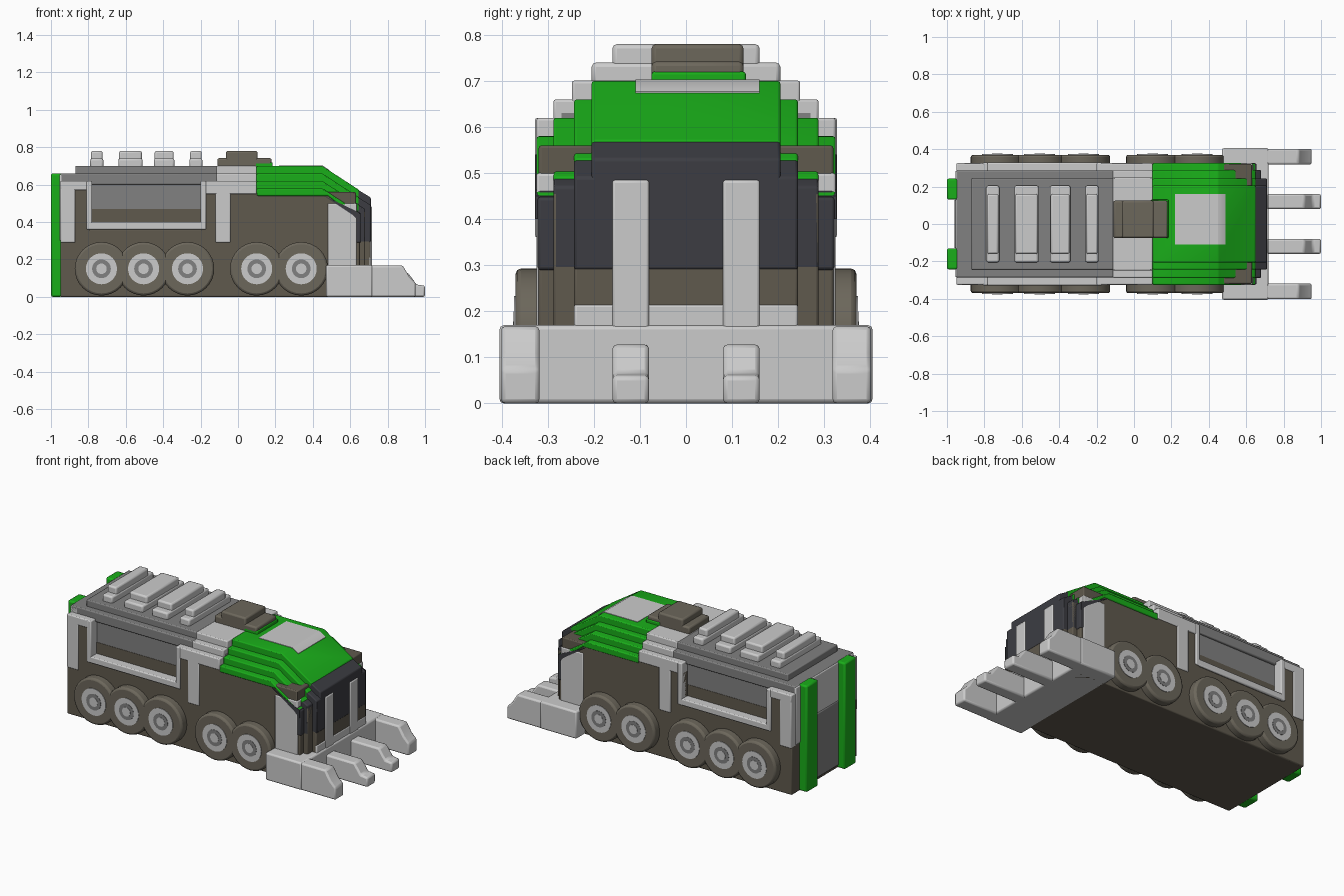
import bpy, bmesh, math

if "Cube" in bpy.data.objects:
    bpy.data.objects.remove(bpy.data.objects["Cube"])


def material(name, r, g, b):
    m = bpy.data.materials.new(name)
    m.diffuse_color = (r, g, b, 1)
    m.use_nodes = True
    m.node_tree.nodes["Principled BSDF"].inputs["Base Color"].default_value = m.diffuse_color
    return m


BROWN = material("brown", 0.115, 0.10, 0.075)
TYRE = material("tyre_brown", 0.15, 0.135, 0.105)
GREEN = material("green", 0.01, 0.42, 0.01)
DARK = material("dark_glass", 0.045, 0.046, 0.055)
MID = material("mid_grey", 0.22, 0.22, 0.22)


def finish(ob, mat, bevel):
    if mat:
        ob.data.materials.append(mat)
    if bevel:
        b = ob.modifiers.new("bevel", "BEVEL")
        b.width, b.segments, b.limit_method = bevel, 2, "ANGLE"
    bpy.ops.object.select_all(action="DESELECT")
    ob.select_set(True)
    bpy.context.view_layer.objects.active = ob
    bpy.ops.object.shade_smooth_by_angle(angle=math.radians(40))
    return ob


def prism(name, pts, y0, y1, mat=None, bevel=0.006):
    """Extrude an xz outline from y0 to y1."""
    bm = bmesh.new()
    face = bm.faces.new([bm.verts.new((x, y0, z)) for x, z in pts])
    out = bmesh.ops.extrude_face_region(bm, geom=[face])["geom"]
    for v in out:
        if isinstance(v, bmesh.types.BMVert):
            v.co.y = y1
    bmesh.ops.recalc_face_normals(bm, faces=bm.faces)
    me = bpy.data.meshes.new(name)
    bm.to_mesh(me)
    bm.free()
    ob = bpy.data.objects.new(name, me)
    bpy.context.collection.objects.link(ob)
    return finish(ob, mat, bevel)


def box(name, x0, x1, y0, y1, z0, z1, mat=None, bevel=0.006):
    return prism(name, [(x0, z0), (x1, z0), (x1, z1), (x0, z1)], y0, y1, mat, bevel)


def pair(name, x0, x1, y0, y1, z0, z1, mat=None, bevel=0.006):
    for s, side in ((1, "left"), (-1, "right")):
        box(f"{name}_{side}", x0, x1, s * y0, s * y1, z0, z1, mat, bevel)


def disc(name, x, z, r, y, depth, mat=None, bevel=0.0):
    bpy.ops.mesh.primitive_cylinder_add(vertices=32, radius=r, depth=depth,
                                        location=(x, y, z), rotation=(math.pi / 2, 0, 0))
    ob = bpy.context.object
    ob.name = name
    return finish(ob, mat, bevel)


# lower hull and side walls around the recessed cargo windows
box("lower_hull", -0.95, 0.65, -0.32, 0.32, 0, 0.36, BROWN)
box("cargo_core_lower", -0.94, 0.1, -0.272, 0.272, 0.3, 0.47, BROWN, 0)
box("cargo_core_upper", -0.95, 0.1, -0.27, 0.27, 0.46, 0.63, MID, 0)
pair("rear_wall", -0.945, -0.79, 0.2, 0.32, 0.3, 0.60, BROWN)
pair("cab_wall", -0.2, 0.63, 0.2, 0.32, 0.3, 0.56, BROWN)

# stepped roof of the rear car
pair("rear_roof_edge", -0.95, -0.79, 0.2, 0.325, 0.57, 0.62)
pair("middle_roof_edge", -0.2, 0.1, 0.2, 0.325, 0.55, 0.62)
box("rear_roof_lower", -0.95, -0.11, -0.285, 0.285, 0.60, 0.66, MID)
box("rear_roof_upper", -0.87, -0.11, -0.245, 0.245, 0.62, 0.70, MID)
box("middle_roof_lower", -0.115, 0.1, -0.288, 0.288, 0.60, 0.66)
box("middle_roof_upper", -0.115, 0.1, -0.248, 0.248, 0.62, 0.701)

# grey pillars and the window frame
pair("rear_pillar", -0.95, -0.87, 0.2, 0.325, 0.29, 0.62)
pair("middle_pillar", -0.12, -0.04, 0.2, 0.325, 0.29, 0.61)
pair("front_pillar", 0.48, 0.635, 0.2, 0.325, 0.1, 0.5)
pair("window_sill", -0.80, -0.18, 0.25, 0.328, 0.36, 0.40)
pair("window_frame_rear", -0.81, -0.78, 0.25, 0.328, 0.36, 0.62)
pair("window_frame_front", -0.20, -0.17, 0.25, 0.328, 0.36, 0.62)

# cab: nested layers give the stepped green roof and dark nose
for i, (w, f) in enumerate(((0.205, 0.71), (0.243, 0.71), (0.288, 0.68), (0.325, 0.656))):
    d = 0.04 * i
    prism(f"cab_roof_{i}", [(0.1, 0.54), (0.1, 0.70 - d), (0.45, 0.70 - d), (0.65, 0.57 - d),
                            (0.65, 0.53 - d), (0.48, 0.54)], -w, w, GREEN)
    prism(f"cab_nose_{i}", [(0.6, 0.29), (f, 0.29), (f, 0.57 - d - 0.65 * (f - 0.65)),
                            (0.645, 0.57 - d), (0.6, 0.5)], -min(w, 0.322), min(w, 0.322), DARK)
for s, side in ((1, "left"), (-1, "right")):
    prism(f"cab_trim_{side}", [(0.46, 0.54), (0.65, 0.45), (0.65, 0.40), (0.61, 0.44)],
          s * 0.25, s * 0.3265, DARK, 0)
box("nose_lower", 0.5, 0.708, -0.243, 0.243, 0.15, 0.30, BROWN)
pair("nose_corner", 0.5, 0.68, 0.2, 0.288, 0.1, 0.46, BROWN)
box("nose_bumper", 0.5, 0.712, -0.243, 0.243, 0.1, 0.215)
pair("nose_strip", 0.6, 0.716, 0.08, 0.16, 0.1, 0.485)

# roof details
box("roof_window", 0.22, 0.45, -0.11, 0.16, 0.68, 0.703, None, 0)
prism("roof_window_front", [(0.44, 0.68), (0.44, 0.703), (0.45, 0.703), (0.49, 0.677), (0.49, 0.66)],
      -0.11, 0.16, None, 0)
box("hatch_sill", 0.09, 0.185, -0.075, 0.13, 0.68, 0.72, GREEN)
box("hatch_base", -0.11, 0.18, -0.075, 0.125, 0.69, 0.742, TYRE, 0.01)
box("hatch_top", -0.065, 0.105, -0.075, 0.125, 0.70, 0.78, TYRE, 0.01)
for i, (a, b) in enumerate(((-0.79, -0.72), (-0.64, -0.51), (-0.45, -0.34), (-0.26, -0.19))):
    box(f"roof_rib_base_{i}", a, b, -0.205, 0.205, 0.69, 0.74, None, 0.01)
    box(f"roof_rib_top_{i}", a + 0.004, b - 0.004, -0.16, 0.16, 0.70, 0.78, None, 0.01)

# rear panel and green uprights
box("rear_panel", -0.955, -0.9, -0.285, 0.285, 0.3, 0.655)
box("rear_door", -0.96, -0.9, -0.13, 0.13, 0.02, 0.42, MID)
pair("rear_upright", -1.0, -0.94, 0.13, 0.243, 0, 0.66, GREEN, 0.01)

# wheels with hubs
for i, x in enumerate((-0.73, -0.505, -0.27, 0.10, 0.338)):
    for s, side in ((1, "left"), (-1, "right")):
        disc(f"wheel_{i}_{side}", x, 0.15, 0.143, s * 0.31, 0.12, TYRE, 0.012)
        disc(f"hub_{i}_{side}", x, 0.15, 0.083, s * 0.341, 0.064)
        disc(f"hub_ring_{i}_{side}", x, 0.15, 0.05, s * 0.342, 0.065, MID)
        disc(f"hub_cap_{i}_{side}", x, 0.15, 0.028, s * 0.343, 0.066)

# front blade with four prongs
box("blade", 0.47, 0.72, -0.405, 0.405, 0, 0.17, None, 0.01)
outer = [(0.6, 0), (0.95, 0), (0.95, 0.075), (0.915, 0.11), (0.88, 0.168), (0.6, 0.168)]
inner = [(0.6, 0), (1.0, 0), (1.0, 0.06), (0.955, 0.065), (0.91, 0.128), (0.6, 0.128)]
for s, side in ((1, "left"), (-1, "right")):
    prism(f"outer_prong_{side}", outer, s * 0.318, s * 0.402, None, 0.01)
    prism(f"inner_prong_{side}", inner, s * 0.08, s * 0.16, None, 0.01)
